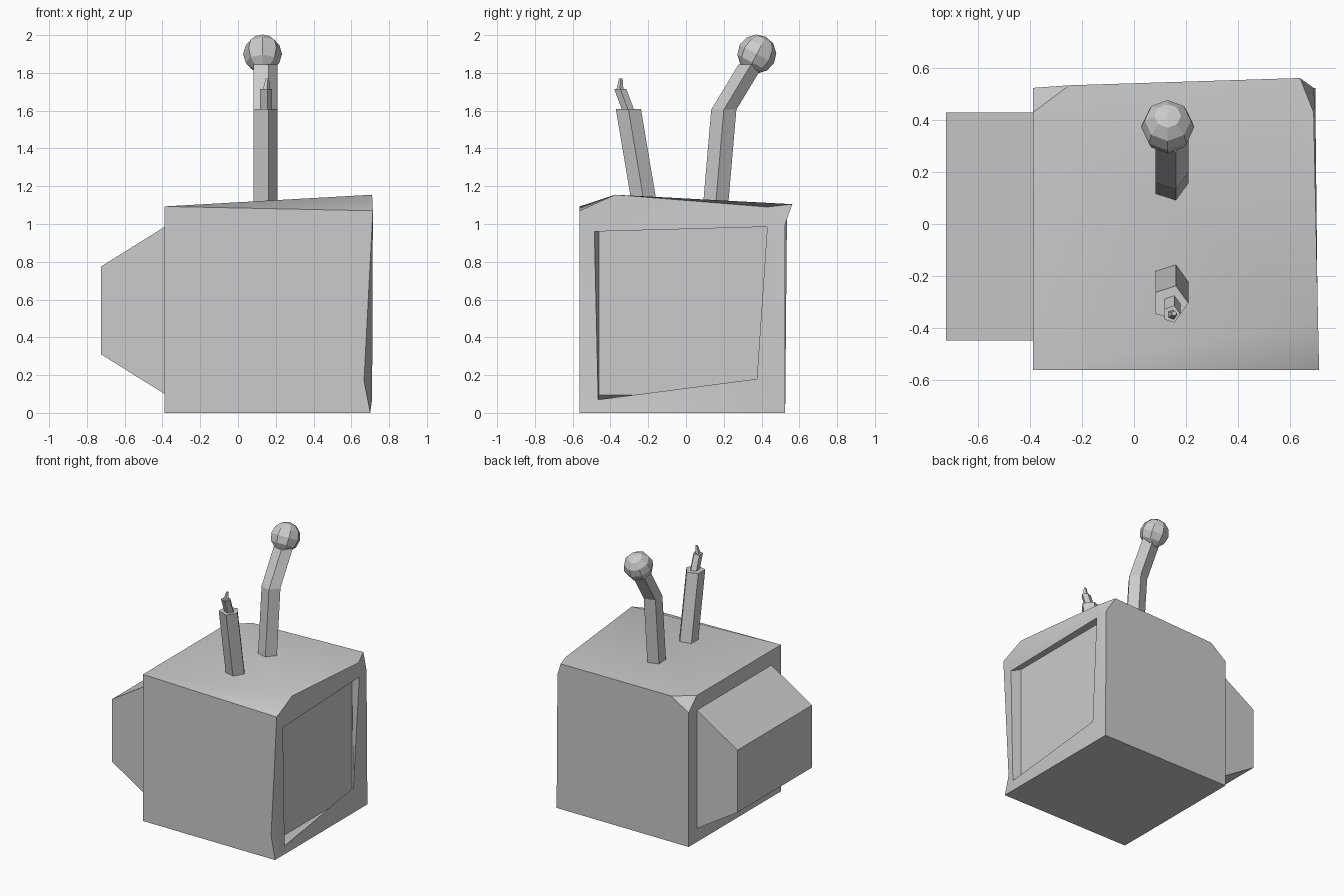
import bpy, bmesh
from math import sin, cos, tau, radians
from mathutils import Matrix

if "Cube" in bpy.data.objects:
    bpy.data.objects.remove(bpy.data.objects["Cube"])


def finish(bm, name, smooth=False):
    bmesh.ops.recalc_face_normals(bm, faces=bm.faces)
    mesh = bpy.data.meshes.new(name)
    bm.to_mesh(mesh)
    bm.free()
    obj = bpy.data.objects.new(name, mesh)
    bpy.context.collection.objects.link(obj)
    if smooth:
        bpy.ops.object.select_all(action='DESELECT')
        obj.select_set(True)
        bpy.context.view_layer.objects.active = obj
        bpy.ops.object.shade_smooth_by_angle(angle=radians(30))
    return obj


def from_points(name, points, faces, smooth=False):
    """Build a solid from lettered corners; each face is a string of letters."""
    bm = bmesh.new()
    v = {k: bm.verts.new(p) for k, p in points.items()}
    for f in faces.split():
        bm.faces.new([v[k] for k in f])
    return finish(bm, name, smooth)


def rod(name, rings, sides=5):
    """Loft rings given as (x, y, z, radius)."""
    bm = bmesh.new()
    loops = [[bm.verts.new((x + r * cos(tau * i / sides), y + r * sin(tau * i / sides), z))
              for i in range(sides)] for x, y, z, r in rings]
    for a, b in zip(loops, loops[1:]):
        for i in range(sides):
            j = (i + 1) % sides
            bm.faces.new((a[i], a[j], b[j], b[i]))
    bm.faces.new(loops[0][::-1])
    bm.faces.new(loops[-1])
    return finish(bm, name)


# Worn cabinet: chipped corners, crooked bezel (ABCD) and sunken screen (PQRS)
corners = {
    'a': (.70, -.563, 0), 'b': (.70, .525, 0), 'c': (.693, .525, 1.0),
    'd': (.693, .43, 1.09), 'e': (.71, -.375, 1.155), 'f': (.714, -.563, 1.07),
    'g': (.667, -.563, .17), 'h': (.64, .563, 1.105), 'i': (-.25, .535, 1.093),
    'j': (-.39, .43, 1.093), 'k': (-.39, .525, 1.0), 'l': (-.39, -.563, 1.093),
    'm': (-.39, .525, 0), 'n': (-.39, -.563, 0),
    'A': (.71, -.465, .07), 'B': (.69, .375, .18),
    'C': (.70, .43, .985), 'D': (.71, -.485, .96),
    'P': (.64, -.46, .095), 'Q': (.64, .43, .095),
    'R': (.64, .43, .985), 'S': (.64, -.46, .985),
}
from_points("cabinet", corners,
            "abmn nagfl bchikm nmkjl lfe ledhij chd ikj "
            "abBA bcCB cdC deDC efD fgAD gaA "
            "ABQP BCRQ CDSR DAPS PQRS", smooth=True)

# Tapered tube housing on the back of the cabinet
profile = [(-.38, .095), (-.725, .31), (-.725, .775), (-.38, .99)]
bm = bmesh.new()
near = [bm.verts.new((x, -.45, z)) for x, z in profile]
far = [bm.verts.new((x, .43, z)) for x, z in profile]
bm.faces.new(near)
bm.faces.new(far)
for i in range(4):
    j = (i + 1) % 4
    bm.faces.new((near[i], near[j], far[j], far[i]))
finish(bm, "rear_housing")

# Bent aerial with a ball on top
rod("bent_aerial", [(.14, .156, 1.09, .07), (.14, .20, 1.605, .07), (.14, .345, 1.845, .07)])
bm = bmesh.new()
bmesh.ops.create_uvsphere(bm, u_segments=8, v_segments=6, radius=.103,
                          matrix=Matrix.Translation((.13, .375, 1.9)) @ Matrix.Rotation(radians(-28), 4, 'X'))
finish(bm, "aerial_ball")

# Broken aerial with a bent wire stub
rod("broken_aerial", [(.14, -.218, 1.09, .07), (.14, -.305, 1.61, .07)])
rod("wire_stub", [(.145, -.305, 1.60, .034), (.145, -.348, 1.715, .034)])
rod("wire_tip", [(.147, -.35, 1.71, .02), (.155, -.345, 1.77, .01)])
